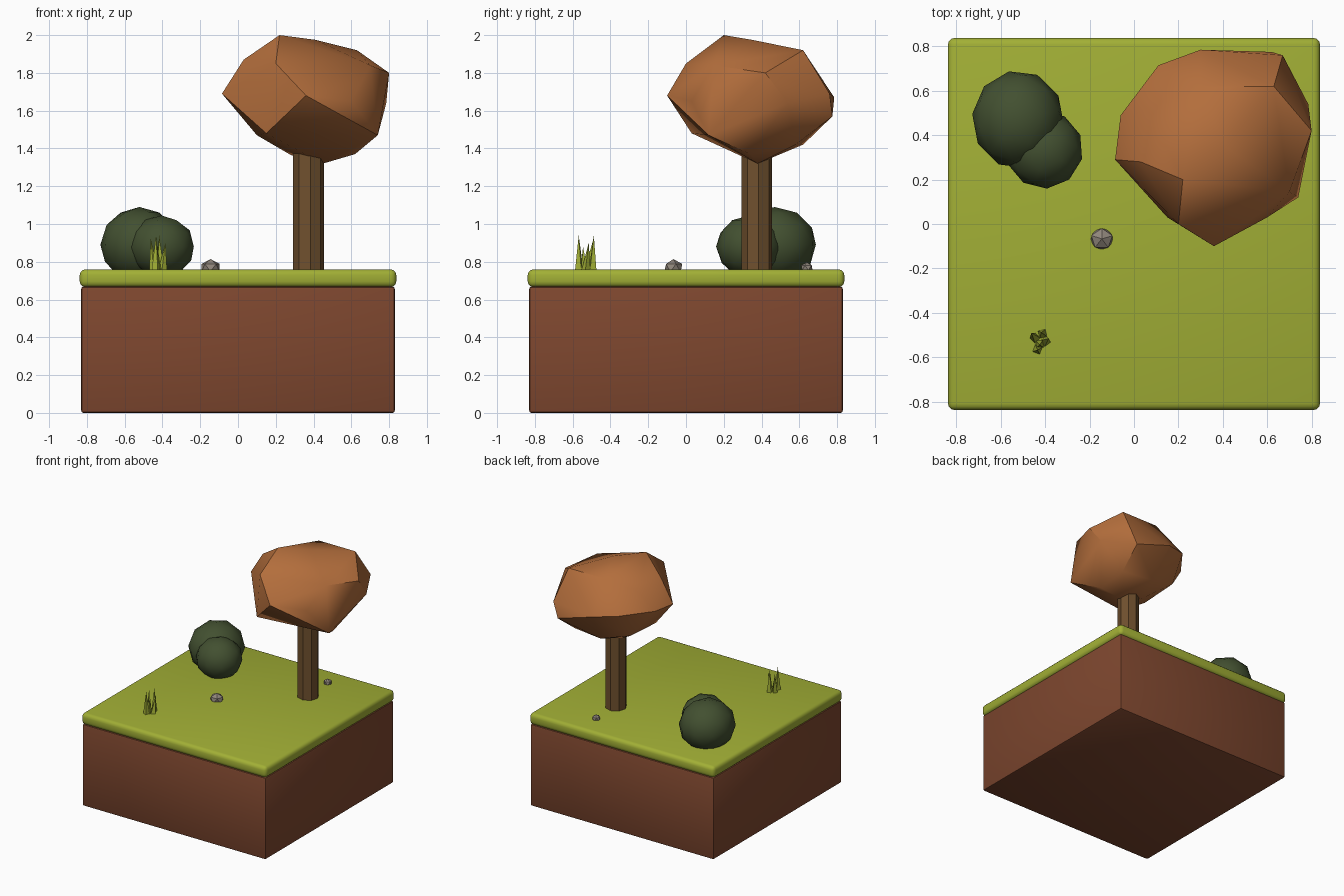
import bpy, bmesh, math
from mathutils import Vector, Matrix

if "Cube" in bpy.data.objects:
    bpy.data.objects.remove(bpy.data.objects["Cube"])


def material(name, rgb):
    m = bpy.data.materials.new(name)
    m.diffuse_color = (*rgb, 1)
    m.use_nodes = True
    m.node_tree.nodes["Principled BSDF"].inputs["Base Color"].default_value = m.diffuse_color
    return m


DIRT = material("dirt", (0.21, 0.063, 0.028))
GRASS = material("grass", (0.36, 0.43, 0.036))
LEAF = material("autumn_leaf", (0.45, 0.155, 0.045))
BARK = material("bark", (0.16, 0.08, 0.027))
BUSH = material("bush_green", (0.055, 0.08, 0.03))
ROCK = material("rock", (0.28, 0.24, 0.2))


def finish(bm, name, mat, smooth=None):
    bmesh.ops.recalc_face_normals(bm, faces=bm.faces)
    me = bpy.data.meshes.new(name)
    bm.to_mesh(me)
    bm.free()
    me.materials.append(mat)
    ob = bpy.data.objects.new(name, me)
    bpy.context.collection.objects.link(ob)
    if smooth:
        bpy.ops.object.select_all(action='DESELECT')
        ob.select_set(True)
        bpy.context.view_layer.objects.active = ob
        bpy.ops.object.shade_smooth_by_angle(angle=math.radians(smooth))
    return ob


def slab(name, half, z0, z1, bevel, segments, mat):
    bm = bmesh.new()
    bmesh.ops.create_cube(bm, size=1)
    bmesh.ops.scale(bm, vec=(2 * half, 2 * half, z1 - z0), verts=bm.verts)
    bmesh.ops.translate(bm, vec=(0, 0, (z0 + z1) / 2), verts=bm.verts)
    bmesh.ops.bevel(bm, geom=bm.edges[:], offset=bevel, segments=segments,
                    profile=0.5, affect='EDGES')
    return finish(bm, name, mat, 40)


def ball(name, loc, size, subdivisions, mat, smooth=None, turn=0):
    bm = bmesh.new()
    bmesh.ops.create_icosphere(bm, subdivisions=subdivisions, radius=1)
    bmesh.ops.rotate(bm, verts=bm.verts, matrix=Matrix.Rotation(turn, 3, 'Z'))
    bmesh.ops.scale(bm, vec=size, verts=bm.verts)
    bmesh.ops.translate(bm, vec=loc, verts=bm.verts)
    return finish(bm, name, mat, smooth)


# ground
slab("dirt_block", 0.83, 0, 0.668, 0.012, 2, DIRT)
slab("grass_layer", 0.838, 0.666, 0.76, 0.03, 3, GRASS)

# tree trunk
bm = bmesh.new()
bmesh.ops.create_cone(bm, cap_ends=True, segments=8, radius1=0.082, radius2=0.082, depth=0.75)
bmesh.ops.rotate(bm, verts=bm.verts, matrix=Matrix.Rotation(0.12, 3, 'Z'))
bmesh.ops.translate(bm, vec=(0.373, 0.375, 1.115), verts=bm.verts)
finish(bm, "tree_trunk", BARK)

# tree crown: faceted lump wrapped around its corner points
crown = [
    (-0.085, 0.29, 1.69), (-0.06, 0.49, 1.70), (0.11, 0.715, 1.70), (0.30, 0.785, 1.67),
    (0.67, 0.76, 1.69), (0.62, 0.775, 1.57), (0.80, 0.42, 1.80), (0.785, 0.54, 1.64),
    (0.74, 0.12, 1.47), (0.60, 0.03, 1.65), (0.36, -0.10, 1.68), (0.15, 0.03, 1.48),
    (0.22, 0.20, 2.0), (0.41, 0.35, 1.975), (0.63, 0.62, 1.92), (0.30, 0.62, 1.92),
    (0.03, 0.28, 1.87), (0.20, 0.0, 1.85), (0.06, 0.52, 1.84), (0.70, 0.145, 1.84),
    (0.45, 0.38, 1.32), (0.28, 0.42, 1.365), (0.62, 0.34, 1.37), (0.10, 0.25, 1.47),
    (0.10, 0.58, 1.49), (0.34, 0.62, 1.42), (0.60, 0.58, 1.42),
]
bm = bmesh.new()
for p in crown:
    bm.verts.new(p)
hull = bmesh.ops.convex_hull(bm, input=bm.verts[:])
loose = [v for v in bm.verts if not v.link_faces]
bmesh.ops.delete(bm, geom=loose, context='VERTS')
finish(bm, "tree_crown", LEAF, 32)

# bush made of two overlapping lumps
ball("bush_large", (-0.522, 0.47, 0.89), (0.208, 0.222, 0.2), 2, BUSH, 30, 0.2)
ball("bush_small", (-0.405, 0.335, 0.88), (0.176, 0.176, 0.165), 2, BUSH, 30, 0.7)

# stones
ball("stone_large", (-0.145, -0.067, 0.768), (0.056, 0.053, 0.046), 1, ROCK, None, 0.3)
ball("stone_small", (0.365, 0.64, 0.768), (0.034, 0.034, 0.03), 1, ROCK, None, 0.9)

# grass tuft: slim leaning spikes (base x, base y, tip x, tip y, tip z)
blades = [(-0.445, -0.515, -0.462, -0.49, 0.92), (-0.412, -0.495, -0.417, -0.488, 0.94),
          (-0.435, -0.565, -0.434, -0.568, 0.94), (-0.40, -0.53, -0.384, -0.515, 0.90),
          (-0.425, -0.54, -0.425, -0.545, 0.88)]
bm = bmesh.new()
for i, (x, y, tx, ty, tz) in enumerate(blades):
    ring = [bm.verts.new((x + 0.025 * math.cos(a + i), y + 0.025 * math.sin(a + i), 0.75))
            for a in (k * math.pi / 2 for k in range(4))]
    tip = bm.verts.new((tx, ty, tz))
    bm.faces.new(ring)
    for k in range(4):
        bm.faces.new((ring[k], ring[(k + 1) % 4], tip))
finish(bm, "grass_tuft", GRASS)
